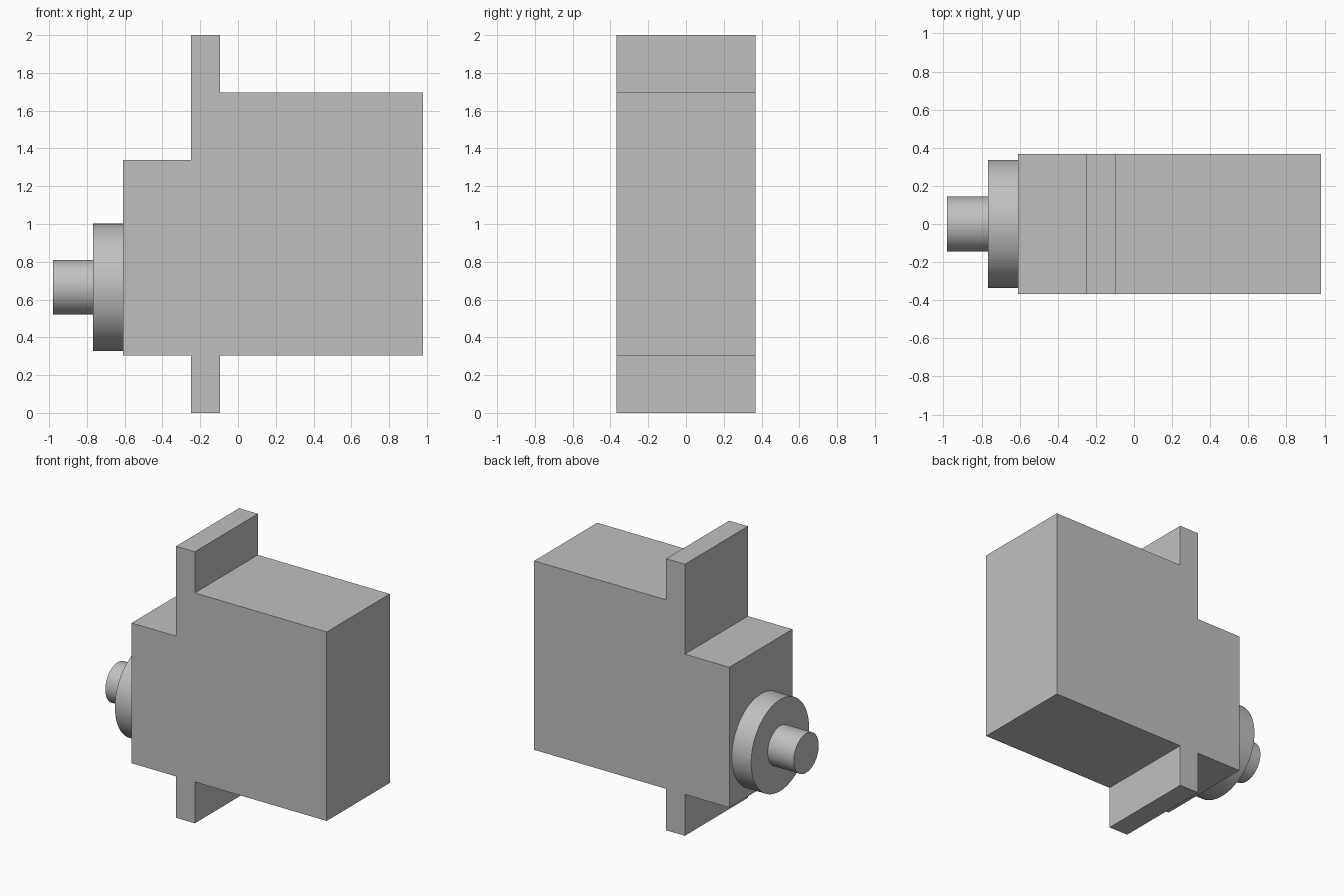
import bpy
import bmesh
import math
from mathutils import Matrix

cube = bpy.data.objects.get("Cube")
if cube:
    bpy.data.objects.remove(cube, do_unlink=True)

grey = bpy.data.materials.new("light grey")
grey.use_nodes = True
colour = (0.53, 0.53, 0.53, 1)
grey.diffuse_color = colour
grey.node_tree.nodes["Principled BSDF"].inputs["Base Color"].default_value = colour

HALF_DEPTH = 0.367
AXIS_HEIGHT = 0.665


def finish(name, bm):
    """Turn a bmesh into a named grey object."""
    bmesh.ops.recalc_face_normals(bm, faces=bm.faces)
    mesh = bpy.data.meshes.new(name)
    bm.to_mesh(mesh)
    bm.free()
    mesh.materials.append(grey)
    obj = bpy.data.objects.new(name, mesh)
    bpy.context.collection.objects.link(obj)
    return obj


def extrude_profile(name, points):
    """Extrude an x-z outline through the full depth."""
    bm = bmesh.new()
    face = bm.faces.new([bm.verts.new((x, -HALF_DEPTH, z)) for x, z in points])
    extruded = bmesh.ops.extrude_face_region(bm, geom=[face])["geom"]
    verts = [v for v in extruded if isinstance(v, bmesh.types.BMVert)]
    bmesh.ops.translate(bm, verts=verts, vec=(0, 2 * HALF_DEPTH, 0))
    return finish(name, bm)


def x_cylinder(name, x_start, x_end, radius):
    """Smooth cylinder lying along x on the output axis."""
    bm = bmesh.new()
    place = (Matrix.Translation(((x_start + x_end) / 2, 0, AXIS_HEIGHT))
             @ Matrix.Rotation(math.pi / 2, 4, "Y"))
    bmesh.ops.create_cone(bm, cap_ends=True, segments=96, radius1=radius,
                          radius2=radius, depth=x_end - x_start, matrix=place)
    obj = finish(name, bm)
    bpy.ops.object.select_all(action="DESELECT")
    obj.select_set(True)
    bpy.context.view_layer.objects.active = obj
    bpy.ops.object.shade_smooth_by_angle(angle=math.radians(30))


# Housing with its stepped nose and the mounting tabs above and below
extrude_profile("motor_housing", [
    (-0.61, 0.305), (-0.248, 0.305), (-0.248, 0), (-0.095, 0),
    (-0.095, 0.305), (0.98, 0.305), (0.98, 1.697), (-0.095, 1.697),
    (-0.095, 2), (-0.248, 2), (-0.248, 1.338), (-0.61, 1.338),
])

# Output boss and shaft
x_cylinder("output_boss", -0.767, -0.61, 0.337)
x_cylinder("output_shaft", -0.98, -0.767, 0.145)
